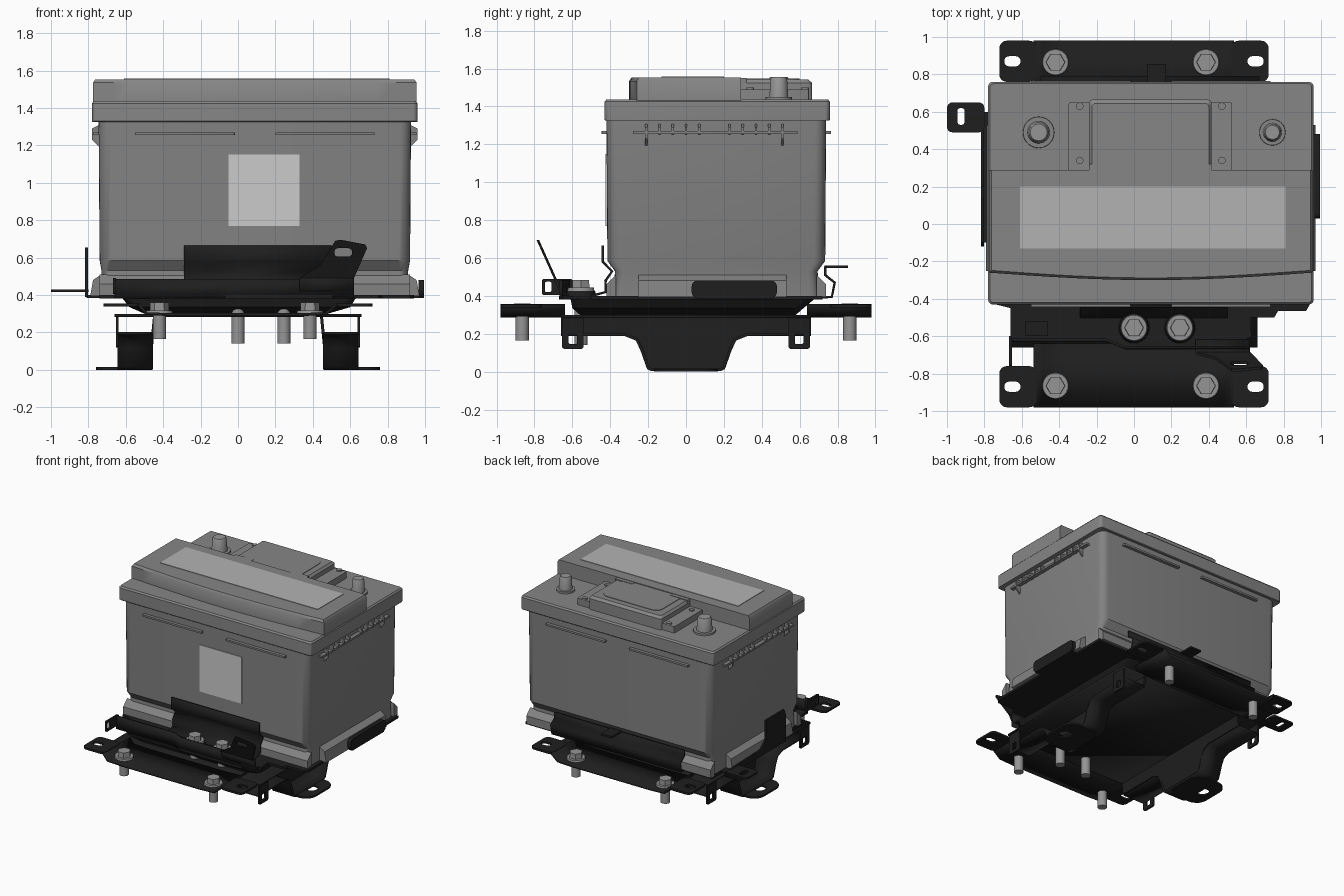
import bpy, bmesh, math

if "Cube" in bpy.data.objects:
    bpy.data.objects.remove(bpy.data.objects["Cube"])

def material(name, c):
    m = bpy.data.materials.new(name)
    m.diffuse_color = (c, c, c, 1)
    m.use_nodes = True
    m.node_tree.nodes["Principled BSDF"].inputs["Base Color"].default_value = m.diffuse_color
    return m

CASE = material("case grey", 0.225)
LID = material("lid grey", 0.24)
BLACK = material("black steel", 0.013)
STEEL = material("bolt steel", 0.30)
LABEL = material("front label", 0.60)
TOPLABEL = material("top label", 0.45)

def finish(name, me, mat, smooth=True):
    bm = bmesh.new()
    bm.from_mesh(me)
    bmesh.ops.remove_doubles(bm, verts=bm.verts, dist=1e-4)
    bmesh.ops.recalc_face_normals(bm, faces=bm.faces)
    bm.to_mesh(me)
    bm.free()
    me.materials.clear()
    me.materials.append(mat)
    ob = bpy.data.objects.new(name, me)
    bpy.context.collection.objects.link(ob)
    if smooth:
        bpy.ops.object.select_all(action='DESELECT')
        ob.select_set(True)
        bpy.context.view_layer.objects.active = ob
        bpy.ops.object.shade_smooth_by_angle(angle=math.radians(35))
    return ob

def mesh(name, verts, faces, mat):
    me = bpy.data.meshes.new(name)
    me.from_pydata(verts, [], faces)
    return finish(name, me, mat)

def rrect(x0, x1, y0, y1, r, n=5):
    pts = []
    for k, (cx, cy) in enumerate([(x1-r, y1-r), (x0+r, y1-r), (x0+r, y0+r), (x1-r, y0+r)]):
        for i in range(n+1):
            a = math.pi/2*(k + i/n)
            pts.append((cx + r*math.cos(a), cy + r*math.sin(a)))
    return pts

def ngon(cx, cy, r, n=24):
    return [(cx + r*math.cos(2*math.pi*i/n), cy + r*math.sin(2*math.pi*i/n)) for i in range(n)]

def loft(name, rings, mat):
    """rings: list of (2D outline, z), capped at both ends"""
    n = len(rings[0][0])
    v = [(x, y, z) for o, z in rings for x, y in o]
    f = [(k*n+i, k*n+(i+1) % n, (k+1)*n+(i+1) % n, (k+1)*n+i) for k in range(len(rings)-1) for i in range(n)]
    f += [tuple(range(n)), tuple(range(len(v)-n, len(v)))]
    return mesh(name, v, f, mat)

def to_axis(axis, u, v, w):
    return {'z': (u, v, w), 'x': (w, u, v), 'y': (u, w, v)}[axis]

def plate(name, loops, w, t, axis, mat, warp=None):
    """flat plate of thickness t centred at w along axis; later loops are holes"""
    cu = bpy.data.curves.new(name, 'CURVE')
    cu.dimensions, cu.fill_mode, cu.extrude = '2D', 'BOTH', t/2
    for lp in loops:
        s = cu.splines.new('POLY')
        s.points.add(len(lp)-1)
        for p, (u, v) in zip(s.points, lp):
            p.co = (u, v, 0, 1)
        s.use_cyclic_u = True
    tmp = bpy.data.objects.new(name + "_curve", cu)
    bpy.context.collection.objects.link(tmp)
    bpy.context.view_layer.update()
    me = bpy.data.meshes.new_from_object(tmp.evaluated_get(bpy.context.evaluated_depsgraph_get()))
    bpy.data.objects.remove(tmp)
    for p in me.vertices:
        p.co = to_axis(axis, p.co.x, p.co.y, p.co.z + w)
        if warp:
            p.co = warp(*p.co)
    return finish(name, me, mat)

def sheet(name, prof, a0, a1, axis, t, mat=BLACK):
    """bent sheet: open profile extruded along axis and thickened"""
    v = [to_axis(axis, p[0], p[1], a) for a in (a0, a1) for p in prof]
    n = len(prof)
    ob = mesh(name, v, [(i, i+1, n+i+1, n+i) for i in range(n-1)], mat)
    m = ob.modifiers.new("thickness", 'SOLIDIFY')
    m.thickness, m.offset = t, 0
    return ob

def box(name, x0, x1, y0, y1, z0, z1, mat, b=0.0):
    return loft(name, [(rrect(x0, x1, y0, y1, max(b, 0.002), 2), z0), (rrect(x0, x1, y0, y1, max(b, 0.002), 2), z1)], mat)

# ---- battery case
loft("battery_case", [(rrect(-.73, .91, -.385, .705, .05), .395), (rrect(-.73, .91, -.375, .695, .05), .53),
                      (rrect(-.74, .92, -.415, .735, .06), .585), (rrect(-.745, .925, -.42, .74, .06), 1.33)], CASE)
# foot strips along the bottom edges
for nm, y, d in (("front", -.37, -1), ("back", .69, 1)):
    for x0, x1 in ((-.74, -.29), (.45, .92)) if d < 0 else ((-.74, .92),):
        plate(nm + "_foot_strip", [[(y, .395), (y+.05*d, .395), (y+.05*d, .46), (y, .51)]], (x0+x1)/2, x1-x0, 'x', CASE)
for nm, x, d in (("left", -.73, -1), ("right", .91, 1)):
    plate(nm + "_foot_strip", [[(x, .395), (x+.06*d, .395), (x+.045*d, .48), (x, .51)]], .14, .78, 'y', CASE)
# grip ribs below the lid
for nm, y in (("front", -.425), ("back", .745)):
    for x0 in (-.55, .20):
        box(nm + "_rib", x0, x0+.53, y-.02, y+.02, 1.255, 1.27, CASE)
for nm, x, d in (("left", -.74, -1), ("right", .92, 1)):
    box(nm + "_rib", min(x, x+.035*d), max(x, x+.035*d), -.28, .59, 1.255, 1.27, CASE)
    for y in (-.21, -.14, -.07, 0, .07, .23, .30, .37, .44, .51):
        long = y in (-.21, .51)
        plate(nm + "_rib_tick", [[(x, 1.31), (x+.04*d, 1.29), (x+.04*d, 1.26 - .03*long), (x, 1.25 - .06*long)]], y, .012, 'y', CASE)
plate("front_label", [[(-.05, .77), (.33, .77), (.33, 1.15), (-.05, 1.15)]], -.421, .006, 'y', LABEL)

# ---- lid
loft("lid", [(rrect(-.78, .96, -.425, .755, .025), 1.325), (rrect(-.78, .96, -.43, .76, .025), 1.33),
             (rrect(-.78, .96, -.43, .76, .025), 1.425), (rrect(-.77, .95, -.42, .75, .02), 1.437)], LID)
def slab(e):
    front = [(-.775+e + (1.73-2*e)*i/16, -.26+e - .04*math.sin(math.pi*i/16)) for i in range(17)]
    return front + [(.955-e, .29), (-.775+e, .29)]
loft("lid_raised_slab", [(slab(0), 1.43), (slab(0), 1.535), (slab(.012), 1.553)], LID)
plate("top_label", [[(-.61, -.13), (.81, -.13), (.81, .2), (-.61, .2)]], 1.554, .006, 'z', TOPLABEL)
box("vent_block_base", -.35, .525, .28, .65, 1.43, 1.49, LID, .01)
loft("vent_block", [(rrect(-.24, .415, .25, .665, .02), 1.43), (rrect(-.24, .415, .25, .665, .02), 1.525),
                    (rrect(-.225, .40, .25, .645, .02), 1.543)], LID)
plate("vent_panel", [rrect(-.17, .35, .26, .60, .06)], 1.544, .006, 'z', LID)
for x0 in (-.24, .26):
    box("vent_block_corner", x0, x0+.155, .25, .32, 1.43, 1.55, LID)
for x in (-.29, .47):
    for y in (.34, .63):
        loft("lid_pin", [(ngon(x, y, .02, 12), 1.48), (ngon(x, y, .02, 12), 1.50)], LID)
# terminals
for nm, x, r in (("left", -.51, .06), ("right", .74, .05)):
    loft(nm + "_terminal_base", [(ngon(x, .49, r*1.42), 1.43), (ngon(x, .49, r*1.38), 1.45)], LID)
    loft(nm + "_terminal", [(ngon(x, .49, r), 1.44), (ngon(x, .49, r*.88), 1.545), (ngon(x, .49, r*.75), 1.556)], STEEL)

# ---- tray under the battery
plate("tray_deck", [[(-.74, -.43), (-.66, -.45), (-.66, -.62), (-.15, -.62), (-.05, -.67), (.5, -.67), (.63, -.6),
                     (.62, -.5), (.75, -.5), (.77, -.465), (.92, -.465), (.94, -.43), (.94, .72), (-.74, .72)]],
      .39, .02, 'z', BLACK)
loft("tray_pan", [(rrect(-.50, .48, -.56, .58, .05), .30), (rrect(-.58, .60, -.60, .62, .05), .335),
                  (rrect(-.62, .63, -.61, .68, .05), .385)], BLACK)
sheet("tray_front_lip", [(-.66, -.62), (-.15, -.62), (-.05, -.66), (.62, -.66)], .38, .485, 'z', .015)
plate("tray_left_ear", [rrect(-.76, -.60, .405, .49, .01), rrect(-.745, -.71, .42, .475, .01)], -.66, .015, 'x', BLACK)
box("tray_left_pad", -.58, -.46, -.60, -.52, .40, .43, BLACK)
# clamps holding the case feet
sheet("front_clamp", [(-.50, .40), (-.425, .42), (-.425, .48), (-.39, .53), (-.44, .58), (-.44, .665)], -.29, .50, 'x', .014)
sheet("back_clamp", [(.70, .39), (.77, .395), (.785, .47), (.735, .51), (.735, .555)], -.50, .67, 'x', .014)
box("back_clamp_tab", .07, .17, .73, .855, .547, .56, BLACK)
plate("right_clamp", [rrect(.03, .48, .39, .48, .03)], .98, .03, 'x', BLACK)
box("right_clamp_floor", .9, .995, .05, .46, .385, .40, BLACK)
# leaning front tab with slot
plate("front_lean_tab", [[(.33, .49), (.62, .49), (.69, .65), (.68, .67), (.55, .695), (.52, .69), (.44, .56)],
                         rrect(.515, .61, .605, .65, .02)], -.69, .014, 'y', BLACK,
      lambda x, y, z: (x, y - (z-.49)*.45, z))
sheet("front_lean_tab_foot", [(-.62, .40), (-.66, .42), (-.69, .49)], .33, .62, 'x', .014)
# left bracket with slotted arm
plate("left_stop", [[(-.12, .39), (.60, .39), (.60, .43), (.20, .44), (.14, .50), (.14, .655), (-.10, .655), (-.12, .6)]],
      -.81, .014, 'x', BLACK)
box("left_stop_floor", -.81, -.70, -.10, .60, .385, .40, BLACK)
plate("left_arm", [rrect(-1, -.80, .49, .65, .03), rrect(-.945, -.905, .53, .62, .018)], .422, .014, 'z', BLACK)

# ---- lower carrier with end flanges
sheet("carrier_floor", [(-.66, .29), (.66, .29)], -.66, .66, 'y', .016)
for nm, s in (("front", -1), ("back", 1)):
    y0, y1 = sorted((s*.64, s*.98))
    sheet(nm + "_flange_channel", [(-.53, .35), (-.49, .30), (-.36, .295), (.33, .295), (.47, .30), (.53, .35)], y0, y1, 'y', .016)
    y0, y1 = sorted((s*.76, s*.98))
    for x0 in (-.72, .52):
        c = .65 if x0 > 0 else -.65
        plate(nm + "_flange_ear", [rrect(x0, x0+.20, y0, y1, .04), rrect(c-.043, c+.043, s*.87-.027, s*.87+.027, .025)],
              .347, .016, 'z', BLACK)
    # hanging slotted ears
    for x in (-.645, .645):
        u0, u1 = sorted((s*.54, s*.655))
        plate(nm + "_hanging_ear", [rrect(u0, u1, .12, .295, .015), rrect(u0+.035, u1-.035, .145, .20, .01)], x, .014, 'x', BLACK)

# legs: channels opening outwards, with a holed foot
half = [(.66, .195), (.32, .195), (.26, .17), (.235, .12), (.20, .02), (.18, .01)]
rim = [(-y, z) for y, z in half] + half[::-1]
for nm, s in (("left", -1), ("right", 1)):
    plate(nm + "_leg_wall", [rim + [(.66, .295), (-.66, .295)]], s*.46, .016, 'x', BLACK,
          lambda x, y, z, s=s: (x - s*.1*(z-.15), y, z))
    sheet(nm + "_leg_rim", rim, *sorted((s*.455, s*.645)), 'x', .016)
    plate(nm + "_foot", [rrect(*sorted((s*.46, s*.76)), -.17, .17, .09), ngon(s*.66, 0, .05)], .007, .014, 'z', BLACK)

# ---- bolts
def bolt(x, y, z, low):
    loft("bolt_shank", [(ngon(x, y, .035), low), (ngon(x, y, .035), z)], STEEL)
    loft("bolt_washer", [(ngon(x, y, .072), z), (ngon(x, y, .068), z+.018)], STEEL)
    loft("bolt_head", [(ngon(x, y, .052, 6), z+.015), (ngon(x, y, .05, 6), z+.06)], STEEL)
for x in (-.42, .385):
    for y in (-.865, .865):
        bolt(x, y, .30, .165)
for x in (0, .245):
    bolt(x, -.555, .425, .14)
    loft("bolt_boss", [(ngon(x, -.555, .085), .39), (ngon(x, -.555, .075), .426)], BLACK)
